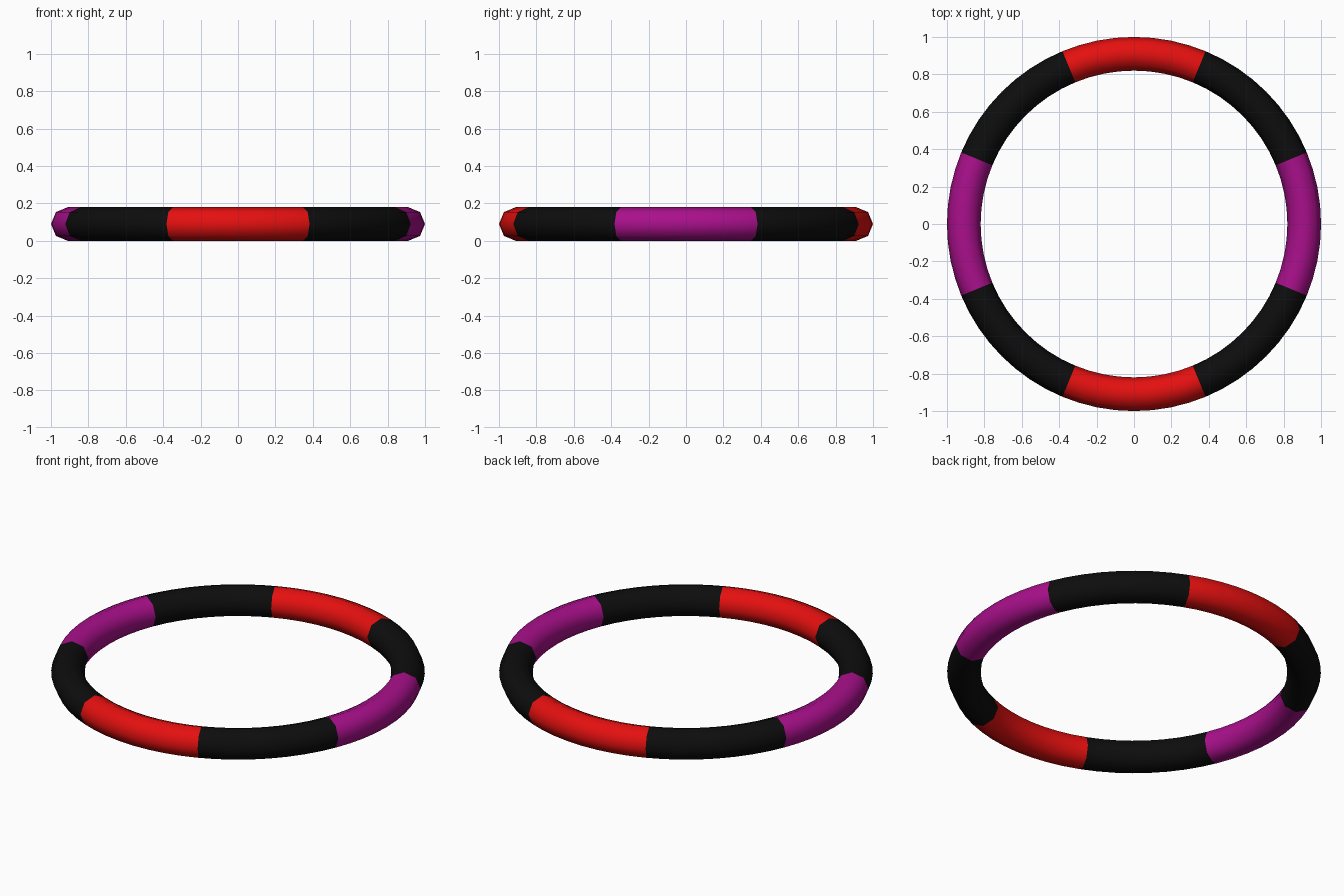
import bpy
import math

if "Cube" in bpy.data.objects:
    bpy.data.objects.remove(bpy.data.objects["Cube"], do_unlink=True)

TUBE = 0.09
RADIUS = 1 - TUBE


def make_material(name, rgb):
    mat = bpy.data.materials.new(name)
    mat.use_nodes = True
    mat.diffuse_color = (*rgb, 1)
    mat.node_tree.nodes["Principled BSDF"].inputs["Base Color"].default_value = (*rgb, 1)
    return mat


# Ring: eight-sided tube swept round a circle
bpy.ops.mesh.primitive_torus_add(
    major_segments=64, minor_segments=8,
    major_radius=RADIUS, minor_radius=TUBE, location=(0, 0, TUBE))
ring = bpy.context.object
ring.name = "hoop_ring"

for name, rgb in (("purple", (0.40, 0.005, 0.26)),
                  ("black", (0.004, 0.004, 0.004)),
                  ("red", (0.78, 0.005, 0.005))):
    ring.data.materials.append(make_material(name, rgb))

# Eight equal bands: purple at the sides, red at front and back, black between
for face in ring.data.polygons:
    angle = math.atan2(face.center.y, face.center.x)
    band = round(angle / (math.pi / 4)) % 4
    face.material_index = (0, 1, 2, 1)[band]

bpy.ops.object.shade_smooth()
